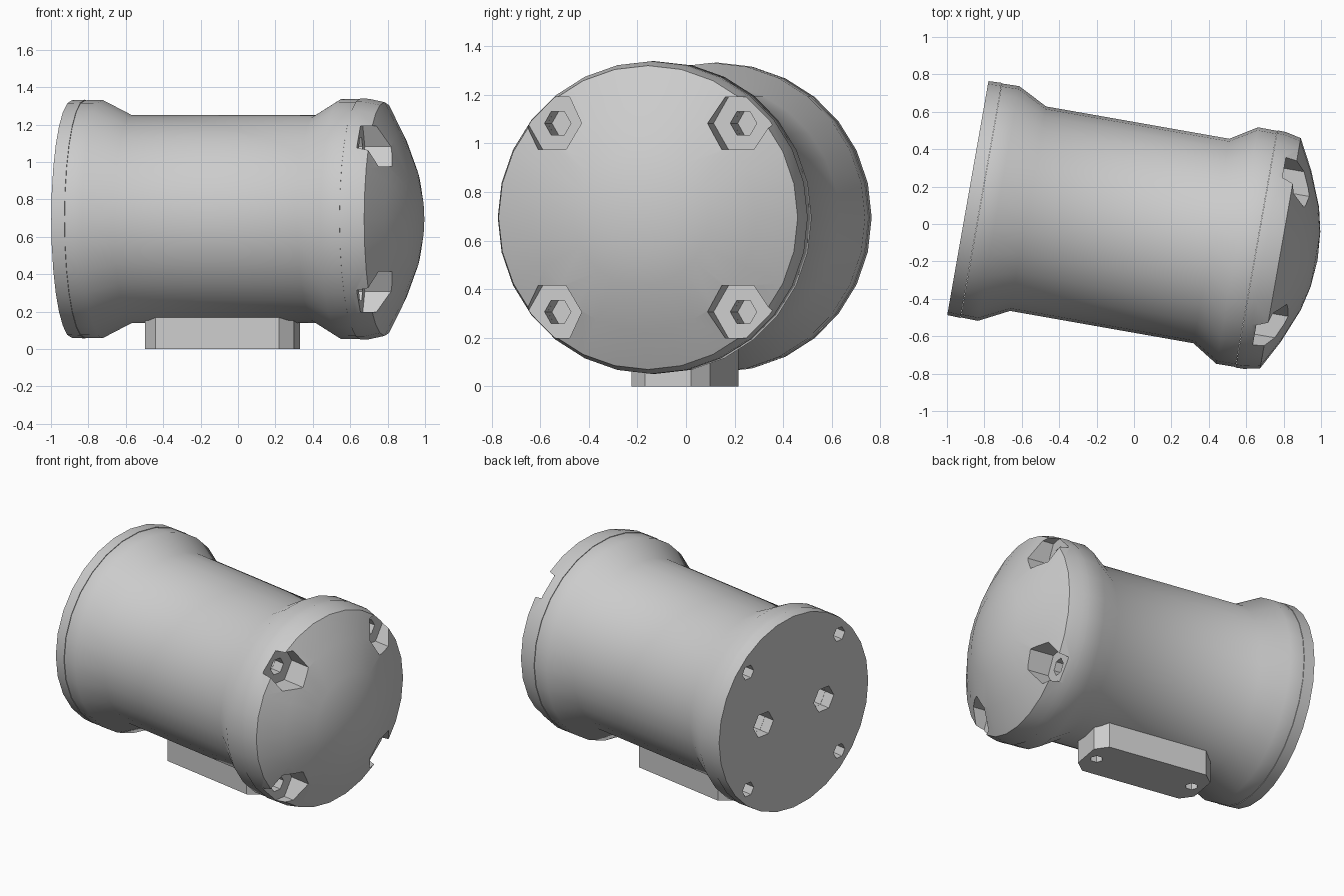
import bpy, bmesh
from math import cos, sin, pi, radians
from mathutils import Matrix

if "Cube" in bpy.data.objects:
    bpy.data.objects.remove(bpy.data.objects["Cube"])

# Everything is built along local x, then turned 10 degrees and raised
FRAME = Matrix.Translation((0, -0.018, 0.695)) @ Matrix.Rotation(radians(-10), 4, 'Z')
SIDES = 28


def add_object(name, bm):
    bmesh.ops.recalc_face_normals(bm, faces=bm.faces)
    mesh = bpy.data.meshes.new(name)
    bm.to_mesh(mesh)
    bm.free()
    ob = bpy.data.objects.new(name, mesh)
    bpy.context.collection.objects.link(ob)
    ob.matrix_world = FRAME
    return ob


def revolve(name, profile):
    """Closed solid of revolution about x from (x, radius) points."""
    bm = bmesh.new()
    rings = []
    for x, r in profile:
        if r == 0:
            rings.append([bm.verts.new((x, 0, 0))] * SIDES)
        else:
            rings.append([bm.verts.new((x, r * cos(2 * pi * i / SIDES), r * sin(2 * pi * i / SIDES)))
                          for i in range(SIDES)])
    for a, b in zip(rings, rings[1:]):
        for i in range(SIDES):
            j = (i + 1) % SIDES
            bm.faces.new(list(dict.fromkeys((a[i], a[j], b[j], b[i]))))
    for ring in (rings[0], rings[-1]):
        if ring[0] is not ring[1]:
            bm.faces.new(ring)
    return add_object(name, bm)


def prism(bm, points, depth):
    """Extrude a closed outline by a depth vector."""
    face = bm.faces.new([bm.verts.new(p) for p in points])
    top = bmesh.ops.extrude_face_region(bm, geom=[face])['geom']
    bmesh.ops.translate(bm, vec=depth, verts=[v for v in top if isinstance(v, bmesh.types.BMVert)])


def x_hole(bm, x0, x1, y, z, r, n=6):
    prism(bm, [(x0, y + r * cos(2 * pi * i / n), z + r * sin(2 * pi * i / n)) for i in range(n)],
          (x1 - x0, 0, 0))


def cut(targets, cutter):
    for ob in targets:
        bpy.ops.object.select_all(action='DESELECT')
        ob.select_set(True)
        bpy.context.view_layer.objects.active = ob
        mod = ob.modifiers.new("holes", 'BOOLEAN')
        mod.operation = 'DIFFERENCE'
        mod.solver = 'EXACT'
        mod.object = cutter
        bpy.ops.object.modifier_apply(modifier=mod.name)
    bpy.data.objects.remove(cutter)


# Flat rear plate, flared barrel and domed cap
plate = revolve("rear_plate", [(-0.902, 0.635), (-0.83, 0.638)])
barrel = revolve("barrel", [(-0.829, 0.635), (-0.735, 0.637), (-0.575, 0.555),
                            (0.42, 0.555), (0.56, 0.642), (0.664, 0.641)])
dome = revolve("domed_cap", [(0.665, 0.644), (0.71, 0.643), (0.795, 0.625), (0.88, 0.465),
                             (0.955, 0.28), (0.985, 0.15), (0.997, 0)])

# Foot: long octagonal block under the barrel
a, b, c = 0.404, 0.164, 0.068
outline = [(a, b - c), (a - c, b), (c - a, b), (-a, b - c),
           (-a, c - b), (c - a, -b), (a - c, -b), (a, c - b)]
bm = bmesh.new()
prism(bm, [(x - 0.084, y, -0.695) for x, y in outline], (0, 0, 0.2))
foot = add_object("foot", bm)

# Bolt pockets in the dome
corners = [(y, z) for y in (-0.388, 0.388) for z in (-0.388, 0.388)]
bm = bmesh.new()
for y, z in corners:
    x_hole(bm, 0.735, 1.2, y, z, 0.125)
cut([dome], add_object("pocket_cutter", bm))

# Screw holes at the pocket floors and the rear, plus two wider rear holes
bm = bmesh.new()
for y, z in corners:
    x_hole(bm, 0.56, 0.8, y, z, 0.055)
    x_hole(bm, -1.0, -0.78, y, z, 0.048)
for y in (-0.257, 0.257):
    x_hole(bm, -1.0, -0.77, y, 0, 0.085)
cut([plate, barrel, dome], add_object("screw_cutter", bm))

# Mounting holes in the underside of the foot
bm = bmesh.new()
for x in (-0.33, 0.33):
    prism(bm, [(x - 0.084 + 0.038 * cos(pi * i / 3), 0.038 * sin(pi * i / 3), -0.75)
               for i in range(6)], (0, 0, 0.13))
cut([foot], add_object("foot_cutter", bm))

# Smooth the round shells, keep hard edges crisp
bpy.ops.object.select_all(action='DESELECT')
for ob in (plate, barrel, dome, foot):
    ob.select_set(True)
bpy.context.view_layer.objects.active = barrel
bpy.ops.object.shade_smooth_by_angle(angle=radians(33))
